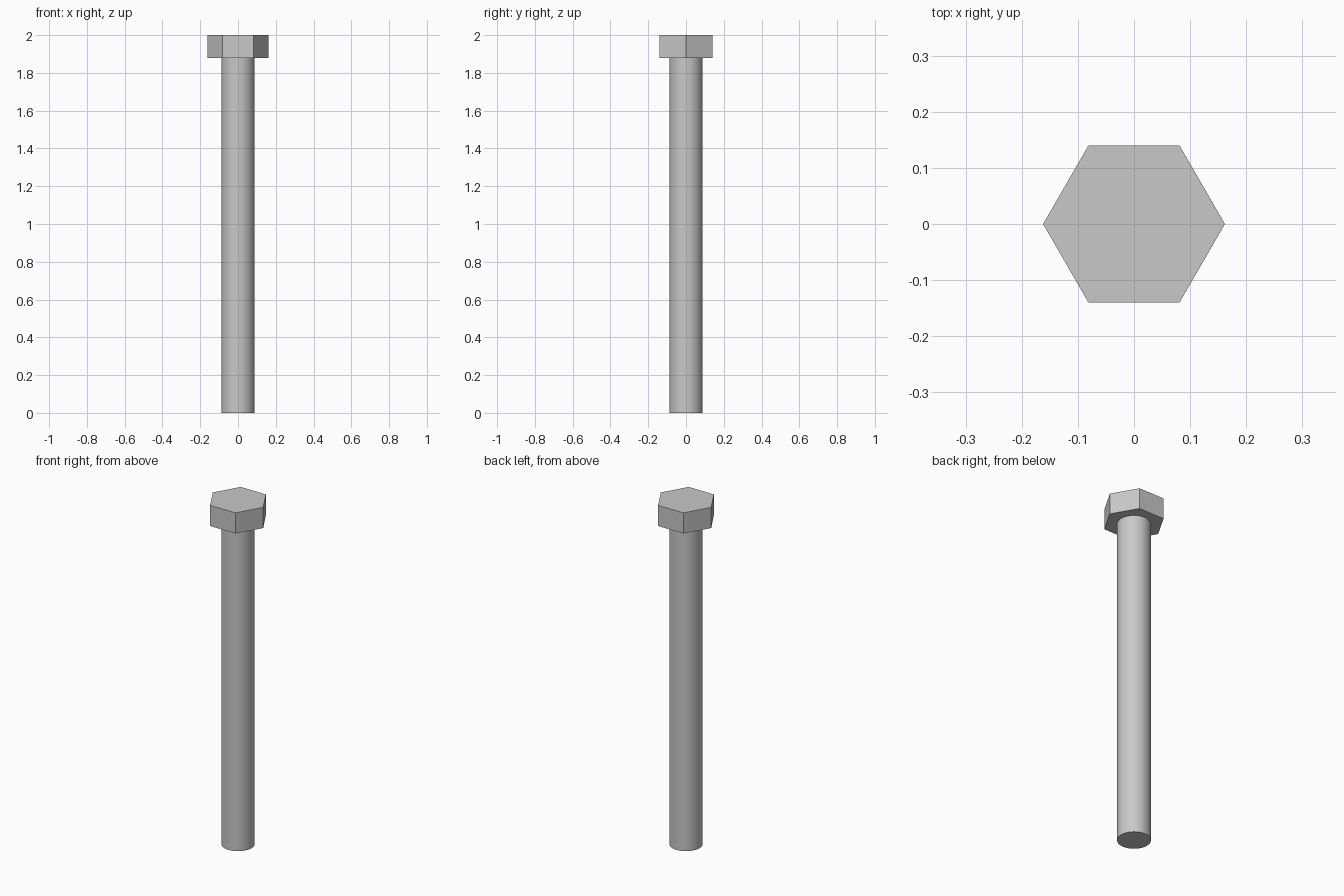
import bpy
import math

cube = bpy.data.objects.get("Cube")
if cube:
    bpy.data.objects.remove(cube, do_unlink=True)

# Single steel grey
steel = bpy.data.materials.new("steel_grey")
steel.use_nodes = True
color = (0.58, 0.58, 0.58, 1)
steel.diffuse_color = color
steel.node_tree.nodes["Principled BSDF"].inputs["Base Color"].default_value = color


def prism(name, sides, radius, bottom, top, turn=0, smooth=False):
    """Upright prism or cylinder between two heights."""
    bpy.ops.mesh.primitive_cylinder_add(
        vertices=sides, radius=radius, depth=top - bottom,
        location=(0, 0, (bottom + top) / 2), rotation=(0, 0, turn))
    obj = bpy.context.object
    obj.name = name
    obj.data.materials.append(steel)
    if smooth:
        bpy.ops.object.shade_smooth_by_angle(angle=math.radians(30))
    return obj


# Hexagonal head with corners on the x axis
prism("hex_head", 6, 0.162, 1.88, 2.0, turn=math.radians(90))

# Round shank, with the end section meeting it flush
prism("shank", 64, 0.0875, 0.48, 1.88, smooth=True)
prism("shank_end", 64, 0.0875, 0.0, 0.48, smooth=True)
